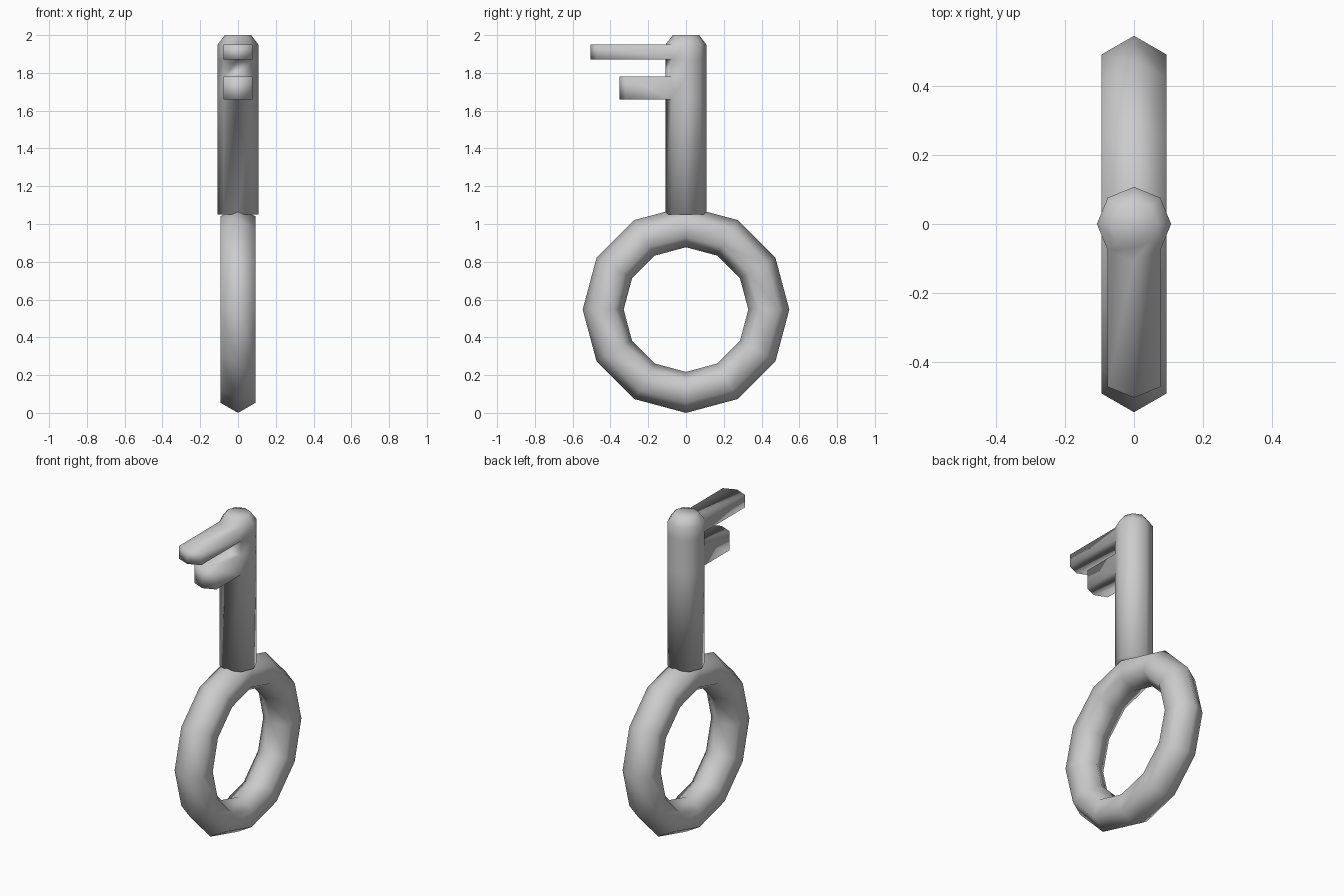
import bpy, bmesh, math
from mathutils import Vector

cube = bpy.data.objects.get("Cube")
if cube:
    bpy.data.objects.remove(cube, do_unlink=True)

GREY = (0.6, 0.6, 0.6, 1)
metal = bpy.data.materials.new("grey_metal")
metal.use_nodes = True
metal.diffuse_color = GREY
metal.node_tree.nodes["Principled BSDF"].inputs["Base Color"].default_value = GREY


def finish(bm, name):
    bmesh.ops.recalc_face_normals(bm, faces=bm.faces[:])
    for f in bm.faces:
        f.smooth = True
    mesh = bpy.data.meshes.new(name)
    bm.to_mesh(mesh)
    bm.free()
    mesh.materials.append(metal)
    bpy.context.collection.objects.link(bpy.data.objects.new(name, mesh))


def bridge(bm, a, b):
    n = len(a)
    return [bm.faces.new((a[i], a[(i + 1) % n], b[(i + 1) % n], b[i])) for i in range(n)]


# Ring handle: low-poly torus standing in the YZ plane
MAJOR, MINOR, CENTRE = 0.4385, 0.1085, 0.547
bm = bmesh.new()
loops = []
for i in range(12):
    a = math.tau * i / 12
    loop = []
    for j in range(6):
        b = math.tau * j / 6
        r = MAJOR + MINOR * math.cos(b)
        loop.append(bm.verts.new((MINOR * math.sin(b), r * math.cos(a), CENTRE + r * math.sin(a))))
    loops.append(loop)
for i in range(12):
    bridge(bm, loops[i], loops[(i + 1) % 12])
finish(bm, "ring_handle")

# Shaft: eight-sided rod with a bevelled tip
bm = bmesh.new()
levels = [(1.05, 0.108), (1.66, 0.108), (1.78, 0.108), (1.87, 0.108), (1.95, 0.108), (2.0, 0.07)]
rings = [[bm.verts.new((r * math.cos(math.tau * k / 8), r * math.sin(math.tau * k / 8), z))
          for k in range(8)] for z, r in levels]
bands = [bridge(bm, a, b) for a, b in zip(rings, rings[1:])]
bm.faces.new(rings[0])
bm.faces.new(rings[-1])

# Teeth: front faces of two bands pulled forward
for band, length in ((1, 0.245), (3, 0.397)):
    fronts = bands[band][5:7]
    out = bmesh.ops.extrude_face_region(bm, geom=fronts)
    verts = [g for g in out["geom"] if isinstance(g, bmesh.types.BMVert)]
    bmesh.ops.translate(bm, verts=verts, vec=Vector((0, -length, 0)))
    bmesh.ops.delete(bm, geom=[f for f in fronts if f.is_valid], context="FACES")
finish(bm, "shaft_with_teeth")
